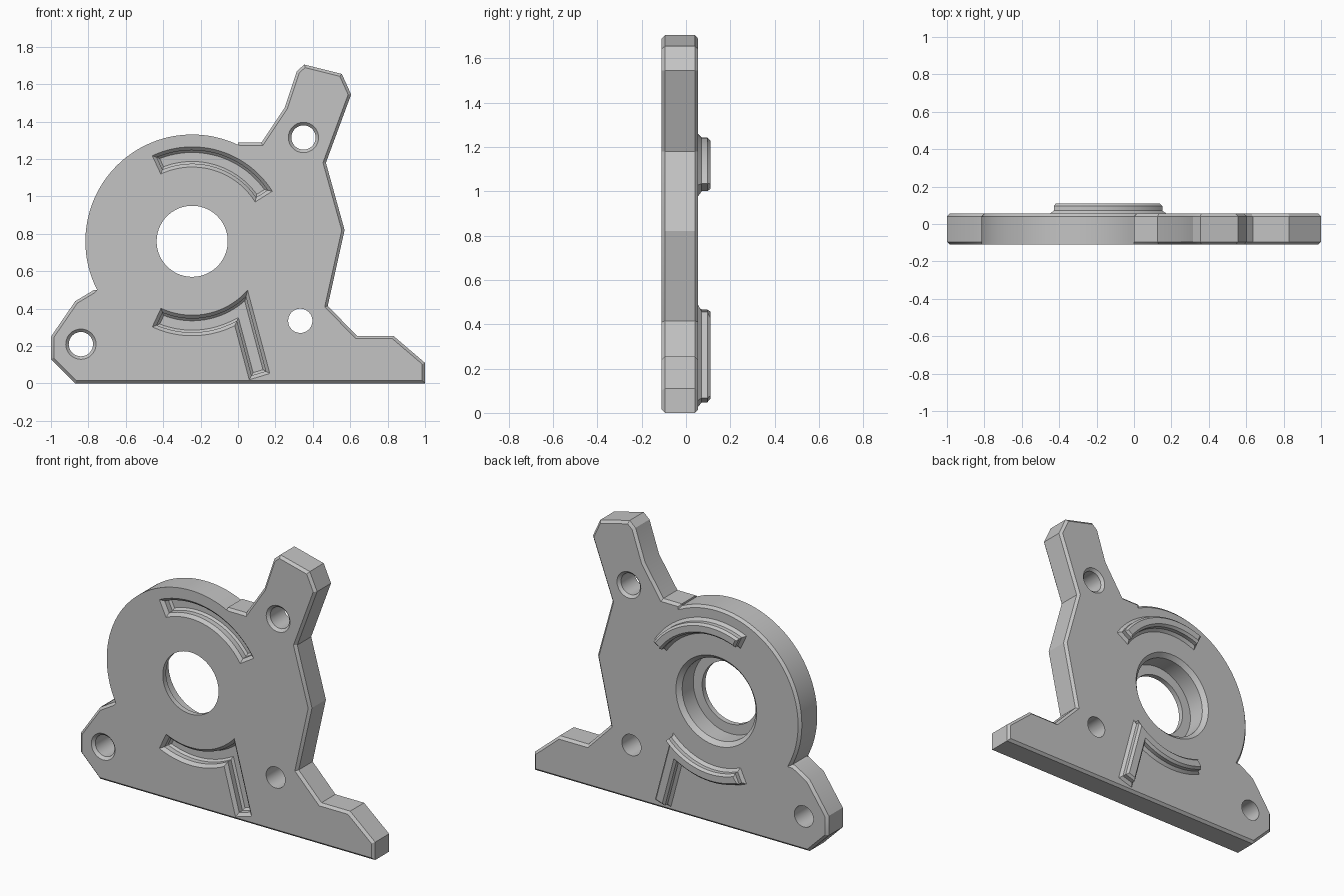
import bpy
import bmesh
from math import cos, sin, radians
from mathutils import Vector

cube = bpy.data.objects.get("Cube")
if cube:
    bpy.data.objects.remove(cube, do_unlink=True)

grey = bpy.data.materials.new("plain_grey")
grey.use_nodes = True
grey.diffuse_color = (0.55, 0.55, 0.55, 1)
grey.node_tree.nodes["Principled BSDF"].inputs["Base Color"].default_value = (0.55, 0.55, 0.55, 1)

HUB = (-0.245, 0.76)
FRONT, BACK, TOP = -0.11, 0.055, 0.11


def arc(centre, r, start, end, steps):
    """Points along an arc in the x-z plane, angles in degrees."""
    angles = [radians(start + (end - start) * i / steps) for i in range(steps + 1)]
    return [(centre[0] + r * cos(a), centre[1] + r * sin(a)) for a in angles]


def circle(centre, r, steps):
    return arc(centre, r, 0, 360, steps)[:-1]


def inward_miters(points):
    """Inward offset vector for every corner of a counterclockwise outline."""
    result = []
    for i, p in enumerate(points):
        a = (p - points[i - 1]).normalized()
        b = (points[(i + 1) % len(points)] - p).normalized()
        na, nb = Vector((-a.y, a.x)), Vector((-b.y, b.x))
        result.append((na + nb) / (1 + na.dot(nb)))
    return result


def wall(bm, outline, rings, square_front=()):
    """Wall through (y, inset) rings; returns the edges of its first and last ring.
    Corners in square_front get no chamfer on the front."""
    pts = [Vector(p) for p in outline]
    square = [p in square_front for p in outline]
    if sum(pts[i - 1].cross(p) for i, p in enumerate(pts)) < 0:
        pts.reverse()
        square.reverse()
    miters = inward_miters(pts)
    loops = []
    for y, inset in rings:
        corners = [p if s and y < 0 else p + m * inset
                   for p, m, s in zip(pts, miters, square)]
        loops.append([bm.verts.new((c.x, y, c.y)) for c in corners])
    for low, high in zip(loops, loops[1:]):
        for i in range(len(low)):
            bm.faces.new((low[i - 1], low[i], high[i], high[i - 1]))
    return [[bm.edges.get((loop[i - 1], loop[i])) for i in range(len(loop))]
            for loop in (loops[0], loops[-1])]


def fill(bm, edges):
    """Flat face between an outer ring and any rings inside it."""
    bmesh.ops.triangle_fill(bm, edges=edges, normal=(0, 1, 0))


bm = bmesh.new()

# Plate rim: round housing with a foot and an upper arm
round_edge = arc(HUB, 0.571, 207, 64.6, 56)
outline = [(-0.87, 0), (-1, 0.13), (-1, 0.25), (-0.87, 0.44), (-0.77, 0.5)]
outline += round_edge
outline += [(0, 1.287), (0.125, 1.287), (0.25, 1.475), (0.315, 1.67), (0.355, 1.705),
            (0.555, 1.655), (0.605, 1.545), (0.47, 1.18), (0.57, 0.82), (0.48, 0.415),
            (0.635, 0.255), (0.83, 0.255), (1, 0.11), (1, 0)]
front, back = wall(bm, outline, [(FRONT, 0.015), (FRONT + 0.015, 0),
                                 (BACK - 0.015, 0), (BACK, 0.015)], round_edge)

# Bearing seat: wide bore from the back, thin front lip with a smaller bore
lip_front, lip_back = wall(bm, circle(HUB, 0.19, 72), [(FRONT, 0), (-0.078, 0)])
seat_floor, seat_rim = wall(bm, circle(HUB, 0.25, 72),
                            [(-0.078, 0), (BACK - 0.025, 0), (BACK, -0.025)])
fill(bm, lip_back + seat_floor)
front += lip_front
back += seat_rim

# Bolt holes, with countersinks on the front and on the back where needed
for centre, front_sink, back_sink in [((0.35, 1.315), True, True),
                                      ((-0.84, 0.21), True, False),
                                      ((0.333, 0.335), False, False)]:
    rings = [(FRONT, -0.016 * front_sink), (FRONT + 0.016, 0),
             (BACK - 0.016, 0), (BACK, -0.016 * back_sink)]
    hole_front, hole_back = wall(bm, circle(centre, 0.065, 32), rings)
    front += hole_front
    back += hole_back

# Locating keys: grooves on the front matched by ribs on the back
upper_key = arc(HUB, 0.505, 115, 32, 24) + arc(HUB, 0.397, 32, 115, 24)
lower_key = (arc(HUB, 0.505, 245, 296.8, 16) + [(0.06, 0.02), (0.17, 0.053)]
             + arc(HUB, 0.395, 318.6, 245, 22))
for key in (upper_key, lower_key):
    opening, floor = wall(bm, key, [(FRONT, 0), (FRONT + 0.018, 0.018),
                                    (FRONT + 0.05, 0.018), (FRONT + 0.062, 0.03)])
    base, crest = wall(bm, key, [(BACK, 0.006), (BACK + 0.016, 0.022),
                                 (TOP - 0.014, 0.022), (TOP, 0.035)])
    fill(bm, floor)
    fill(bm, crest)
    front += opening
    back += base

# Flat front and back faces around all the openings
fill(bm, front)
fill(bm, back)
bm.normal_update()
bmesh.ops.recalc_face_normals(bm, faces=bm.faces)

mesh = bpy.data.meshes.new("bearing_plate")
bm.to_mesh(mesh)
bm.free()
mesh.materials.append(grey)
plate = bpy.data.objects.new("bearing_plate", mesh)
bpy.context.collection.objects.link(plate)
bpy.ops.object.select_all(action='DESELECT')
plate.select_set(True)
bpy.context.view_layer.objects.active = plate
bpy.ops.object.shade_smooth_by_angle(angle=radians(25))
